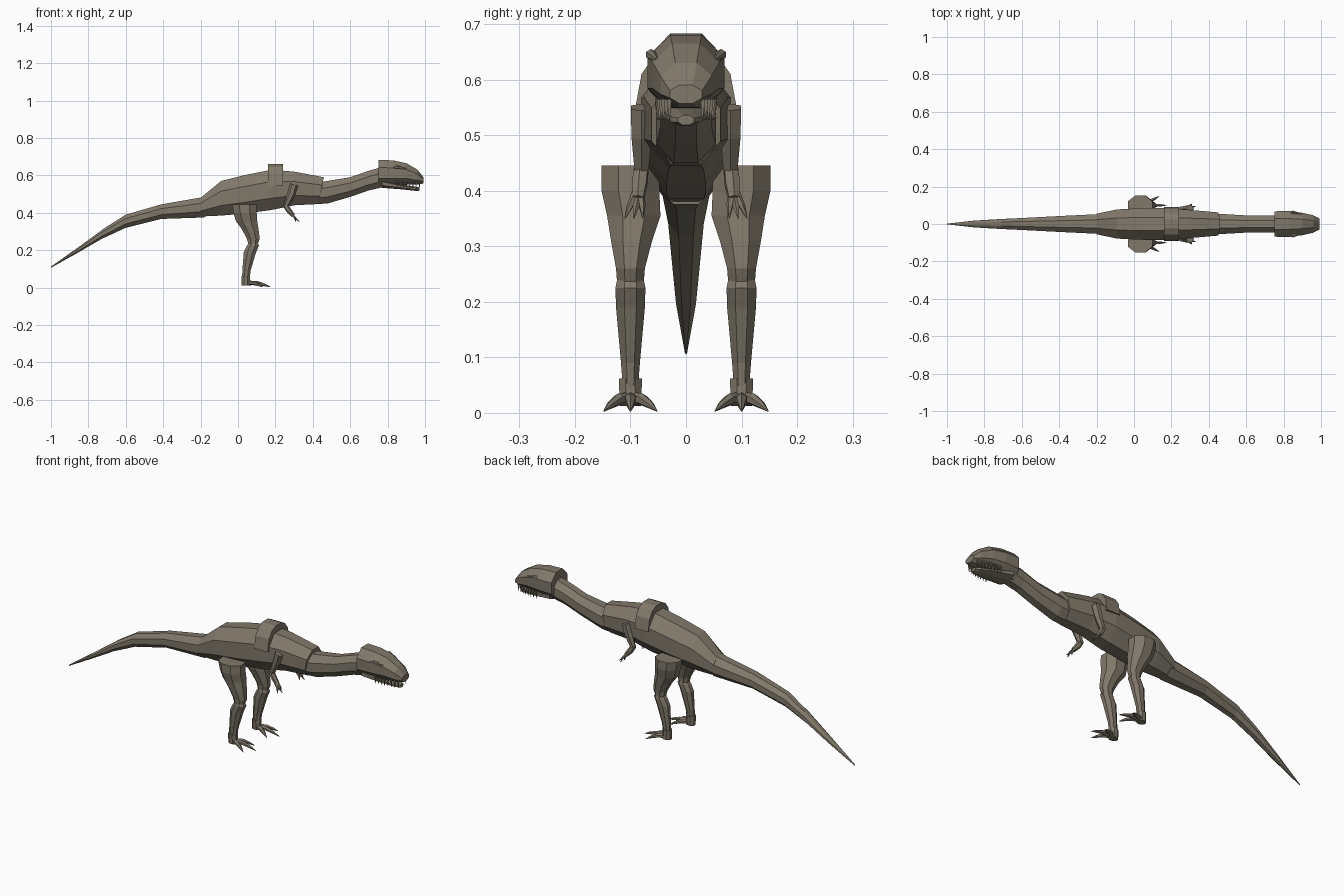
import bpy, bmesh, math
from mathutils import Vector

if "Cube" in bpy.data.objects:
    bpy.data.objects.remove(bpy.data.objects["Cube"], do_unlink=True)

# Single hide colour
hide = bpy.data.materials.new("grey brown hide")
hide.use_nodes = True
COLOUR = (0.22, 0.19, 0.145, 1)
hide.diffuse_color = COLOUR
hide.node_tree.nodes["Principled BSDF"].inputs["Base Color"].default_value = COLOUR


def finish(name, bm):
    bmesh.ops.recalc_face_normals(bm, faces=bm.faces)
    mesh = bpy.data.meshes.new(name)
    bm.to_mesh(mesh)
    bm.free()
    mesh.materials.append(hide)
    obj = bpy.data.objects.new(name, mesh)
    bpy.context.collection.objects.link(obj)
    return obj


def skin(bm, rings):
    """Join rings of points into a closed faceted tube."""
    loops = [[bm.verts.new(p) for p in ring] for ring in rings]
    n = len(loops[0])
    for low, high in zip(loops, loops[1:]):
        for i in range(n):
            j = (i + 1) % n
            bm.faces.new((low[i], low[j], high[j], high[i]))
    bm.faces.new(loops[0])
    bm.faces.new(loops[-1])


def circle(sides=8):
    for i in range(sides):
        angle = math.tau * (i + 0.5) / sides
        yield math.cos(angle), math.sin(angle)


FLAT = math.cos(math.pi / 8)


def lengthwise(name, sections):
    """Sections: x, bottom z, top z, half width, forward lean of the top."""
    rings = []
    for x, bottom, top, width, lean in sections:
        mid, half = (top + bottom) / 2, (top - bottom) / 2
        rings.append([(x + lean * s, width * c / FLAT, mid + half * s / FLAT)
                      for c, s in circle()])
    bm = bmesh.new()
    skin(bm, rings)
    return finish(name, bm)


def upright(name, sections):
    """Sections: z, centre x, centre y, half depth, half width."""
    bm = bmesh.new()
    skin(bm, [[(x + a * c / FLAT, y + b * s / FLAT, z) for c, s in circle()]
              for z, x, y, a, b in sections])
    return finish(name, bm)


def limb(bm, points, radii, sides=6):
    """Tapering tube through a few points."""
    points = [Vector(p) for p in points]
    rings = []
    for i, (p, r) in enumerate(zip(points, radii)):
        along = points[min(i + 1, len(points) - 1)] - points[max(i - 1, 0)]
        turn = along.to_track_quat("Z", "Y")
        rings.append([p + turn @ Vector((c * r, s * r, 0)) for c, s in circle(sides)])
    skin(bm, rings)


def both_sides(obj):
    """Rename as left or right and add the twin across the middle."""
    twin = obj.copy()
    twin.data = obj.data.copy()
    for v in twin.data.vertices:
        v.co.y = -v.co.y
    twin.data.flip_normals()
    base = obj.name
    obj.name, twin.name = "left_" + base, "right_" + base
    bpy.context.collection.objects.link(twin)


# Trunk, tail and neck
lengthwise("body", [
    (-0.20, 0.38, 0.48, 0.055, 0), (-0.09, 0.385, 0.57, 0.078, 0),
    (0.03, 0.395, 0.60, 0.084, 0), (0.18, 0.415, 0.63, 0.086, 0),
    (0.30, 0.44, 0.62, 0.075, 0), (0.445, 0.447, 0.59, 0.062, 0.015)])
lengthwise("tail", [
    (-1.0, 0.106, 0.112, 0.002, 0), (-0.85, 0.185, 0.225, 0.018, 0.01),
    (-0.72, 0.26, 0.32, 0.026, 0.01), (-0.60, 0.32, 0.39, 0.032, 0),
    (-0.41, 0.367, 0.445, 0.042, 0), (-0.18, 0.375, 0.485, 0.053, 0)])
lengthwise("neck", [
    (0.40, 0.445, 0.56, 0.055, 0), (0.48, 0.45, 0.57, 0.053, 0),
    (0.60, 0.485, 0.59, 0.046, 0), (0.70, 0.52, 0.625, 0.045, 0),
    (0.79, 0.54, 0.65, 0.048, 0)])

# Raised shoulder collar arching over the back
half_arch = [(0.092, 0.545), (0.08, 0.61), (0.055, 0.645), (0.025, 0.66)]
arch = half_arch + [(-y, z) for y, z in reversed(half_arch)]
bm = bmesh.new()
skin(bm, [[(x, y, z) for y, z in arch] for x in (0.16, 0.24)])
finish("shoulder_collar", bm)

# Head and jaw
lengthwise("head", [
    (0.75, 0.54, 0.683, 0.068, 0), (0.83, 0.545, 0.68, 0.069, 0),
    (0.90, 0.55, 0.665, 0.06, 0), (0.96, 0.55, 0.63, 0.046, 0),
    (0.992, 0.557, 0.59, 0.029, 0)])
lengthwise("lower_jaw", [
    (0.77, 0.533, 0.58, 0.055, 0), (0.88, 0.525, 0.55, 0.042, 0),
    (0.95, 0.517, 0.54, 0.026, 0), (0.97, 0.518, 0.536, 0.014, 0)])

# Brow ridge over each eye
bm = bmesh.new()
limb(bm, [(0.82, 0.062, 0.638), (0.85, 0.063, 0.645), (0.90, 0.052, 0.636)],
     [0.004, 0.01, 0.004])
both_sides(finish("brow", bm))

# Rows of teeth along the upper jaw
bm = bmesh.new()
for i in range(8):
    t = i / 7
    x, y = 0.85 + 0.12 * t, 0.052 - 0.022 * t * t
    limb(bm, [(x, y, 0.565), (x, y, 0.527)], [0.006, 0.001], 4)
both_sides(finish("teeth", bm))

# Hind legs
both_sides(upright("thigh", [
    (0.235, 0.08, 0.10, 0.026, 0.024), (0.26, 0.082, 0.10, 0.034, 0.026),
    (0.31, 0.066, 0.098, 0.044, 0.037), (0.355, 0.046, 0.094, 0.057, 0.048),
    (0.40, 0.038, 0.10, 0.062, 0.052), (0.445, 0.033, 0.10, 0.065, 0.052)]))
both_sides(upright("shin", [
    (0.035, 0.042, 0.10, 0.02, 0.013), (0.09, 0.045, 0.10, 0.022, 0.017),
    (0.19, 0.064, 0.10, 0.033, 0.026), (0.225, 0.08, 0.10, 0.032, 0.027),
    (0.24, 0.083, 0.10, 0.022, 0.024)]))
both_sides(upright("ankle", [
    (0.012, 0.042, 0.10, 0.024, 0.019), (0.062, 0.04, 0.10, 0.022, 0.021)]))

# Toes fanned from each ankle, each ending in a claw
bm = bmesh.new()
for spread, reach in ((-0.048, 0.09), (0, 0.13), (0.048, 0.09)):
    path = [(0.045 + reach * t, 0.10 + spread * t, z)
            for t, z in ((0, 0.025), (0.45, 0.024), (0.75, 0.014), (1, 0.003))]
    limb(bm, path, [0.013, 0.011, 0.007, 0.001])
both_sides(finish("toes", bm))

# Short arms with hooked fingers
bm = bmesh.new()
limb(bm, [(0.30, 0.08, 0.55), (0.285, 0.08, 0.50), (0.255, 0.08, 0.432)],
     [0.022, 0.021, 0.014])
both_sides(finish("upper_arm", bm))
bm = bmesh.new()
limb(bm, [(0.252, 0.08, 0.445), (0.27, 0.083, 0.415), (0.295, 0.086, 0.385)],
     [0.014, 0.015, 0.011])
both_sides(finish("forearm", bm))
bm = bmesh.new()
for side in (-1, 0, 1):
    limb(bm, [(0.285, 0.086 + 0.004 * side, 0.395),
              (0.305, 0.09 + 0.011 * side, 0.372),
              (0.33 - 0.02 * abs(side), 0.094 + 0.016 * side, 0.35)],
         [0.008, 0.006, 0.001], 5)
both_sides(finish("fingers", bm))
